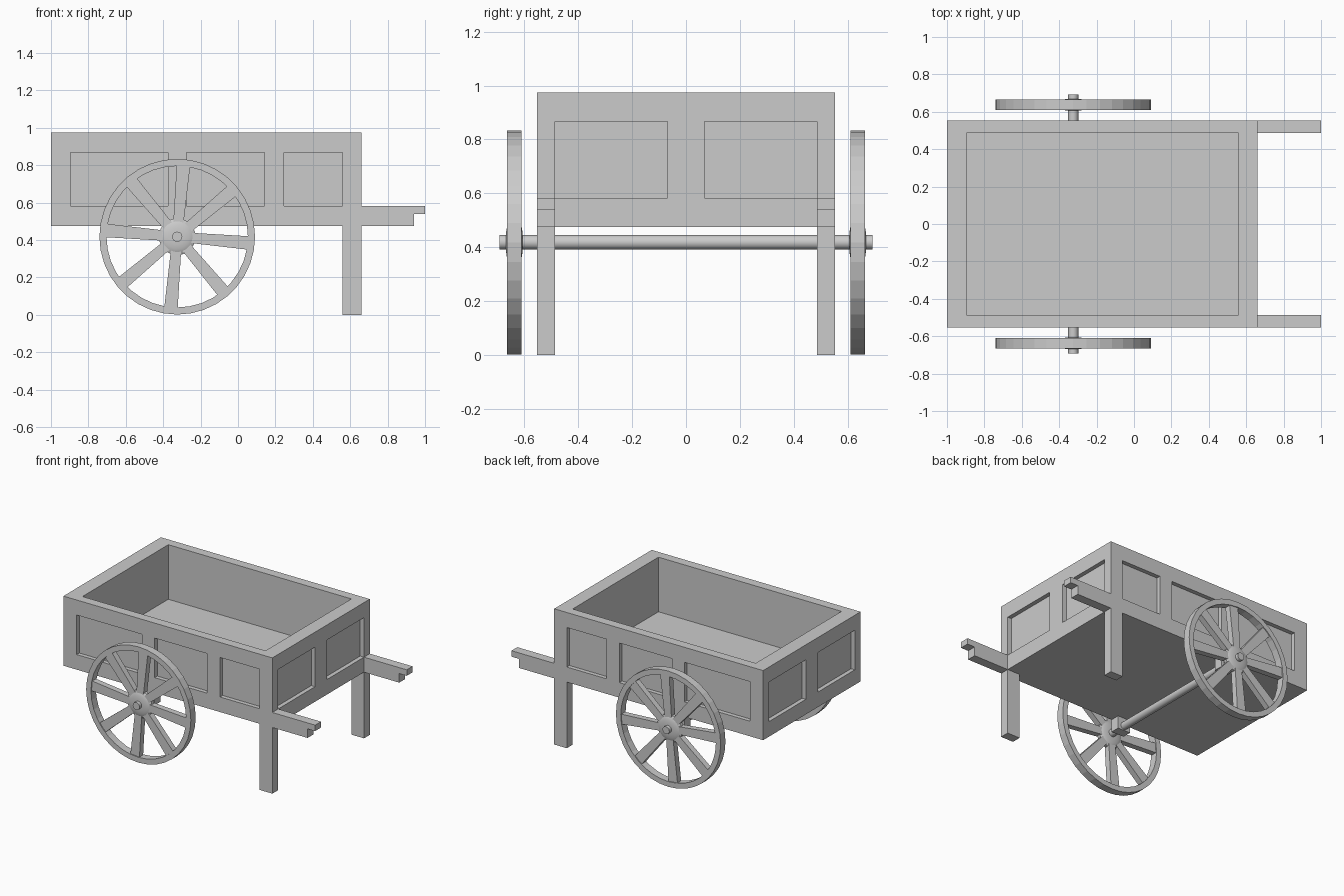
import bpy, bmesh, math
from mathutils import Matrix, Vector

if "Cube" in bpy.data.objects:
    bpy.data.objects.remove(bpy.data.objects["Cube"])

wood = bpy.data.materials.new("plain grey")
wood.diffuse_color = (0.6, 0.6, 0.6, 1)
wood.use_nodes = True
wood.node_tree.nodes["Principled BSDF"].inputs["Base Color"].default_value = wood.diffuse_color


def finish(bm, name):
    bmesh.ops.recalc_face_normals(bm, faces=bm.faces)
    me = bpy.data.meshes.new(name)
    bm.to_mesh(me)
    bm.free()
    me.materials.append(wood)
    ob = bpy.data.objects.new(name, me)
    bpy.context.collection.objects.link(ob)
    return ob


def add_box(bm, x0, x1, y0, y1, z0, z1):
    m = Matrix.Translation(((x0 + x1) / 2, (y0 + y1) / 2, (z0 + z1) / 2))
    m = m @ Matrix.Diagonal((x1 - x0, y1 - y0, z1 - z0, 1))
    bmesh.ops.create_cube(bm, size=1, matrix=m)


def box(name, *b):
    bm = bmesh.new()
    add_box(bm, *b)
    return finish(bm, name)


def prism(bm, pts, y0, y1):
    """Extrude an (x, z) outline from y0 to y1."""
    f = bm.faces.new([bm.verts.new((x, y0, z)) for x, z in pts])
    r = bmesh.ops.extrude_face_region(bm, geom=[f])
    vs = [v for v in r["geom"] if isinstance(v, bmesh.types.BMVert)]
    bmesh.ops.translate(bm, verts=vs, vec=(0, y1 - y0, 0))
    # extruding may drop the starting cap, so close any open end
    bmesh.ops.holes_fill(bm, edges=[e for e in bm.edges if e.is_boundary], sides=0)


def lathe(bm, profile, n, centre, closed):
    """Spin (radius, y) points round the y axis through centre."""
    rings = []
    for r, y in profile:
        rings.append([bm.verts.new((centre[0] + r * math.cos(2 * math.pi * i / n), y,
                                    centre[1] + r * math.sin(2 * math.pi * i / n)))
                      for i in range(n)])
    m = len(rings)
    for k in range(m if closed else m - 1):
        a, b = rings[k], rings[(k + 1) % m]
        for i in range(n):
            j = (i + 1) % n
            bm.faces.new((a[i], a[j], b[j], b[i]))
    if not closed:
        bm.faces.new(rings[0])
        bm.faces.new(rings[-1])


# Cart body: solid block with the hold and sunk panels cut out
W, D = 0.553, 0.03
body = box("cart_body", -1, 0.66, -W, W, 0.475, 0.975)
bm = bmesh.new()
add_box(bm, -0.895, 0.56, -0.487, 0.487, 0.583, 1.2)
for s in (-1, 1):
    ys = sorted((s * (W - D), s * (W + 0.1)))
    for x0, x1 in ((-0.895, -0.375), (-0.275, 0.142), (0.245, 0.56)):
        add_box(bm, x0, x1, *ys, 0.583, 0.867)
    yp = sorted((s * 0.068, s * 0.487))
    add_box(bm, 0.66 - D, 0.76, *yp, 0.583, 0.867)
    add_box(bm, -1.1, -1 + D, *yp, 0.583, 0.867)
cutter = finish(bm, "panel_cutter")
cutter.hide_render = True
mod = body.modifiers.new("cut", "BOOLEAN")
mod.operation = "DIFFERENCE"
mod.solver = "EXACT"
mod.object = cutter
bpy.context.view_layer.update()
bpy.context.view_layer.objects.active = body
bpy.ops.object.modifier_apply(modifier="cut")
bpy.data.objects.remove(cutter)

# Axle
C = (-0.325, 0.418)
bm = bmesh.new()
lathe(bm, [(0.027, -0.692), (0.027, 0.692)], 20, C, False)
axle = finish(bm, "axle")

smooth = [axle]
for s, side in ((-1, "front"), (1, "back")):
    ya, yb = sorted((s * 0.487, s * W))
    # Leg, axle block and stepped handle
    box(side + "_leg", 0.56, 0.66, ya, yb, 0, 0.475)
    box(side + "_axle_block", C[0] - 0.05, C[0] + 0.05, ya, yb, 0.385, 0.475)
    bm = bmesh.new()
    prism(bm, [(0.66, 0.475), (0.94, 0.475), (0.94, 0.54), (1, 0.54),
               (1, 0.583), (0.66, 0.583)], ya, yb)
    finish(bm, side + "_handle")

    # Wheel rim
    y0, y1, ym = s * 0.61, s * 0.665, s * 0.6375
    bm = bmesh.new()
    lathe(bm, [(0.416, y0), (0.416, y1), (0.378, y1), (0.378, y0)], 36, C, True)
    finish(bm, side + "_wheel_rim")

    # Eight tapered spokes
    bm = bmesh.new()
    for k in range(8):
        a = math.radians(-5 + 45 * k)
        u = Vector((math.cos(a), math.sin(a)))
        v = Vector((-u.y, u.x))
        pts = [Vector(C) + u * r + v * w for r, w in
               ((0.06, -0.027), (0.385, -0.036), (0.385, 0.036), (0.06, 0.027))]
        prism(bm, pts, ym - 0.021, ym + 0.021)
    finish(bm, side + "_wheel_spokes")

    # Domed hub
    bm = bmesh.new()
    half = [(0.098, 0.012), (0.085, 0.02), (0.065, 0.026), (0.04, 0.03)]
    prof = [(r, ym - d) for r, d in reversed(half)] + [(r, ym + d) for r, d in half]
    lathe(bm, prof, 28, C, False)
    smooth.append(finish(bm, side + "_wheel_hub"))

# Smooth shading on the round parts
bpy.context.view_layer.update()
for o in smooth:
    o.select_set(True)
bpy.context.view_layer.objects.active = axle
bpy.ops.object.shade_smooth_by_angle(angle=math.radians(35))
